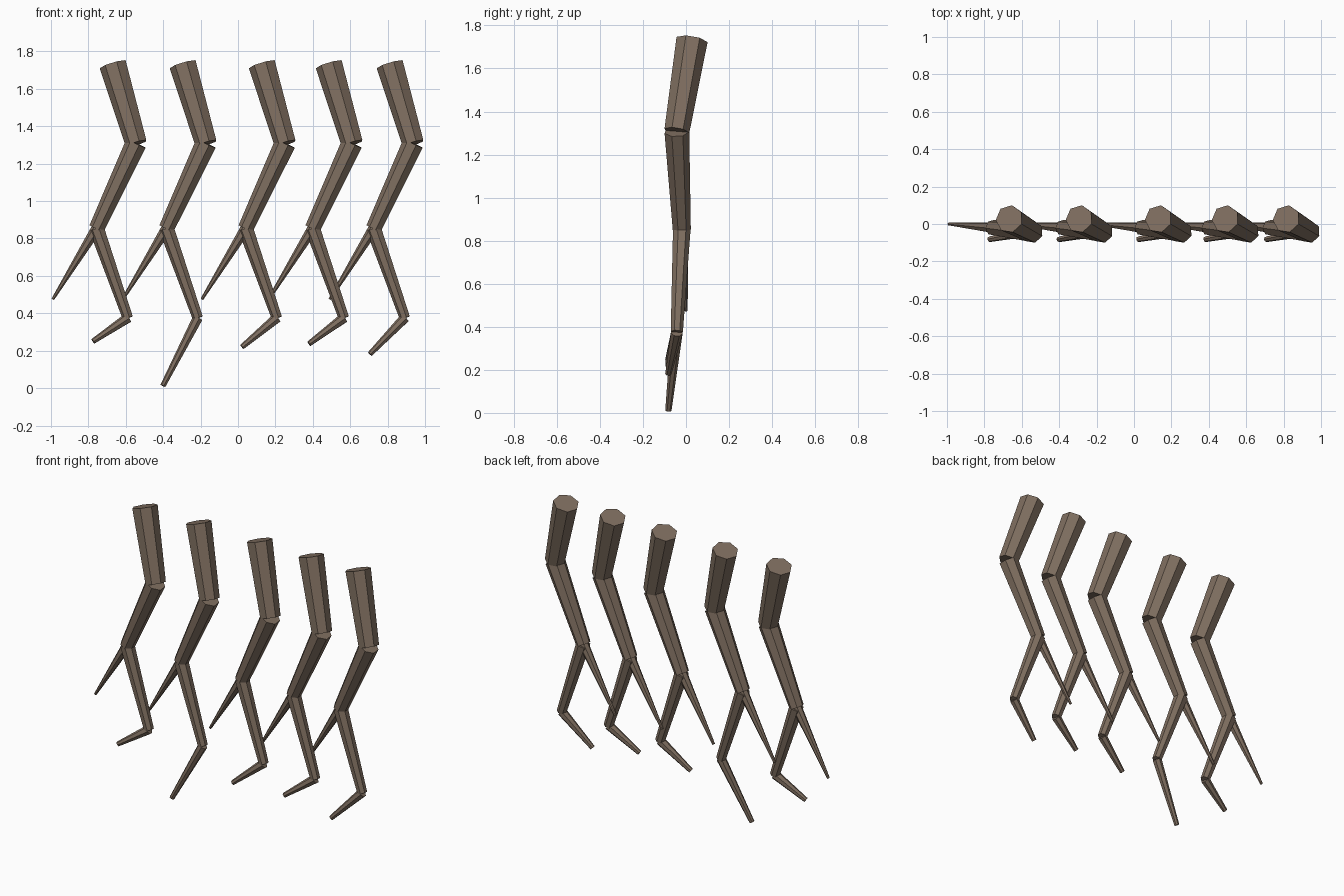
import bpy, bmesh
from math import radians
from mathutils import Vector, Matrix

if "Cube" in bpy.data.objects:
    bpy.data.objects.remove(bpy.data.objects["Cube"])

SIDES = 7
bark = bpy.data.materials.new("bark")
bark.diffuse_color = (0.21, 0.155, 0.115, 1)
bark.use_nodes = True
bark.node_tree.nodes["Principled BSDF"].inputs["Base Color"].default_value = bark.diffuse_color


def tapered(bm, a, b, ra, rb):
    """Add a closed, flat-sided tapered tube from upper point a to lower point b."""
    a, b = Vector(a), Vector(b)
    up = a - b
    turn = Vector((0, 0, 1)).rotation_difference(up).to_matrix().to_4x4()
    mat = Matrix.Translation((a + b) / 2) @ turn @ Matrix.Rotation(radians(-10), 4, 'Z')
    bmesh.ops.create_cone(bm, cap_ends=True, segments=SIDES, radius1=rb, radius2=ra,
                          depth=up.length, matrix=mat)


def part(name, a, b, ra, rb, dx):
    bm = bmesh.new()
    tapered(bm, a, b, ra, rb)
    mesh = bpy.data.meshes.new(name)
    bm.to_mesh(mesh)
    bm.free()
    mesh.materials.append(bark)
    ob = bpy.data.objects.new(name, mesh)
    ob.location.x = dx
    bpy.context.collection.objects.link(ob)


# Shared joints of one crooked root
top = (-0.667, 0.027, 1.73)
knee = (-0.543, -0.043, 1.308)
fork = (-0.755, -0.02, 0.853)
ankle = (-0.588, -0.043, 0.375)
spike_tip = (-0.99, 0.0, 0.475)

# Five roots in a row: x offset and height of the last tip
roots = [(0, 0.25), (0.374, 0.012), (0.797, 0.22), (1.155, 0.237), (1.481, 0.182)]
for i, (dx, tip_z) in enumerate(roots, 1):
    part(f"root_{i}_upper", top, knee, 0.075, 0.06, dx)
    part(f"root_{i}_middle", knee, fork, 0.059, 0.043, dx)
    part(f"root_{i}_lower", fork, ankle, 0.042, 0.029, dx)
    part(f"root_{i}_tip", ankle, (-0.775, -0.082, tip_z), 0.028, 0.015, dx)
    part(f"root_{i}_side_spike", fork, spike_tip, 0.03, 0.008, dx)
